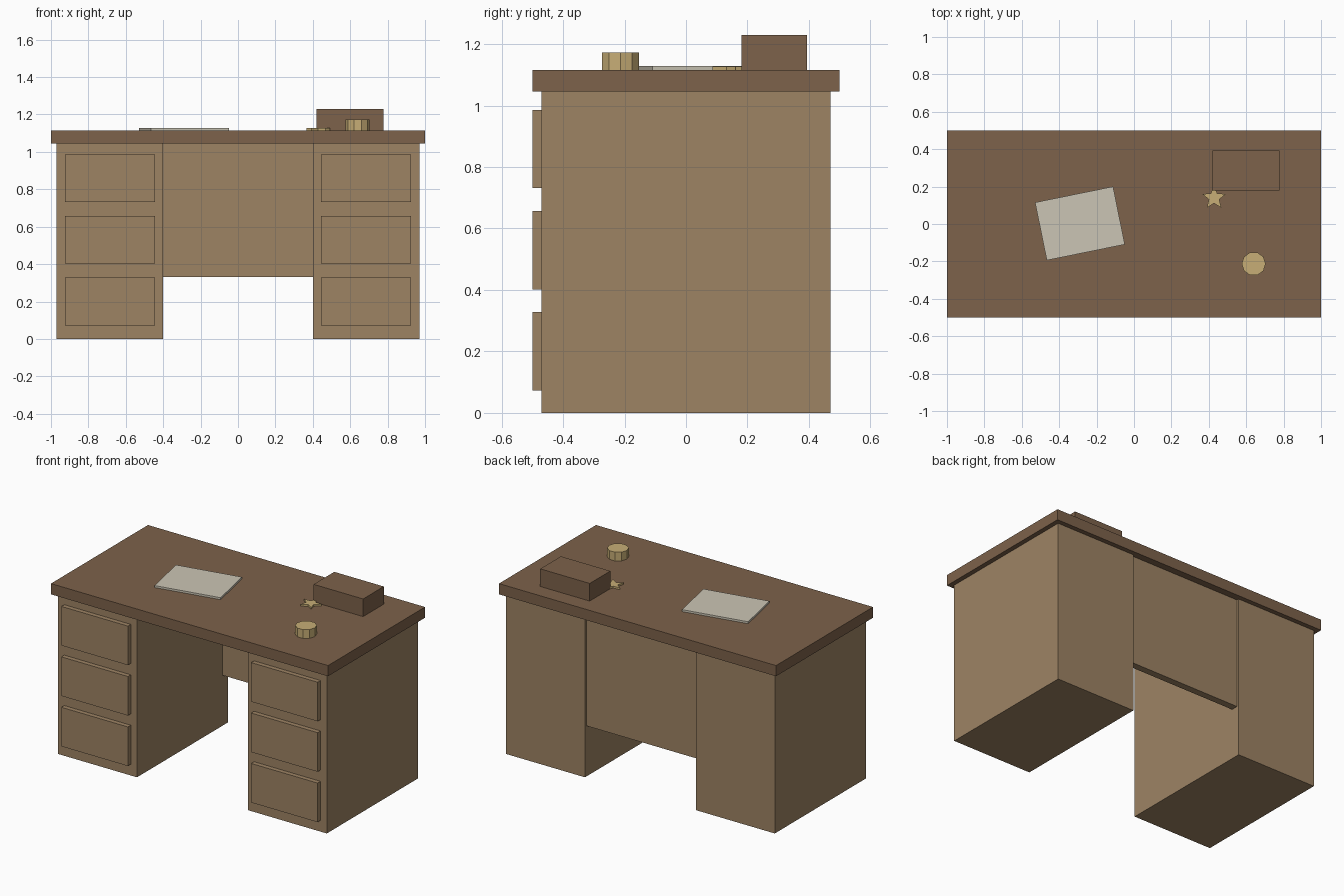
import bpy
import bmesh
from math import cos, sin, pi, radians

cube = bpy.data.objects.get("Cube")
if cube:
    bpy.data.objects.remove(cube, do_unlink=True)


def material(name, color):
    mat = bpy.data.materials.new(name)
    mat.use_nodes = True
    mat.diffuse_color = (*color, 1)
    mat.node_tree.nodes["Principled BSDF"].inputs["Base Color"].default_value = (*color, 1)
    return mat


dark_wood = material("dark wood", (0.205, 0.122, 0.069))
light_wood = material("light wood", (0.337, 0.227, 0.127))
paper_white = material("paper", (0.60, 0.56, 0.46))
brass = material("brass", (0.57, 0.42, 0.18))


def prism(name, outline, z0, z1, mat):
    """Extrude a flat outline from z0 up to z1."""
    bm = bmesh.new()
    face = bm.faces.new([bm.verts.new((x, y, z0)) for x, y in outline])
    top = bmesh.ops.extrude_face_region(bm, geom=[face])["geom"]
    verts = [v for v in top if isinstance(v, bmesh.types.BMVert)]
    bmesh.ops.translate(bm, verts=verts, vec=(0, 0, z1 - z0))
    bmesh.ops.recalc_face_normals(bm, faces=bm.faces)
    mesh = bpy.data.meshes.new(name)
    bm.to_mesh(mesh)
    bm.free()
    mesh.materials.append(mat)
    obj = bpy.data.objects.new(name, mesh)
    bpy.context.collection.objects.link(obj)
    return obj


def box(name, x, y, z, mat):
    outline = [(x[0], y[0]), (x[1], y[0]), (x[1], y[1]), (x[0], y[1])]
    return prism(name, outline, z[0], z[1], mat)


def ring(radii, count, start=0.0):
    """Points around a circle, cycling through the given radii."""
    return [(radii[i % len(radii)] * cos(start + 2 * pi * i / count),
             radii[i % len(radii)] * sin(start + 2 * pi * i / count)) for i in range(count)]


TOP = 1.115
UNDER = 1.045

# Desk top and back panel
box("desk_top", (-1, 1), (-0.5, 0.5), (UNDER, TOP), dark_wood)
box("back_panel", (-0.4, 0.4), (0.41, 0.455), (0.33, UNDER), light_wood)

# Pedestals with three drawer fronts each
for side, s in (("left", 1), ("right", -1)):
    box(side + "_pedestal", sorted((0.4 * s, 0.97 * s)), (-0.47, 0.47), (0, UNDER), light_wood)
    for i, level in enumerate(("lower", "middle", "upper")):
        z = 0.073 + 0.329 * i
        box(f"{side}_{level}_drawer", sorted((0.445 * s, 0.925 * s)), (-0.5, -0.47),
            (z, z + 0.255), light_wood)

# Things on the desk
box("wooden_box", (0.42, 0.777), (0.18, 0.393), (TOP, 1.23), dark_wood)

sheet = box("paper_stack", (-0.213, 0.213), (-0.158, 0.158), (TOP, 1.128), paper_white)
sheet.location = (-0.289, 0.003, 0)
sheet.rotation_euler.z = radians(11.5)

star = prism("star_badge", ring((0.066, 0.029), 10, pi / 2), TOP, 1.127, brass)
star.location = (0.428, 0.14, 0)

pot = prism("round_tin", ring((0.064,), 10), TOP, 1.172, brass)
pot.location = (0.64, -0.213, 0)
